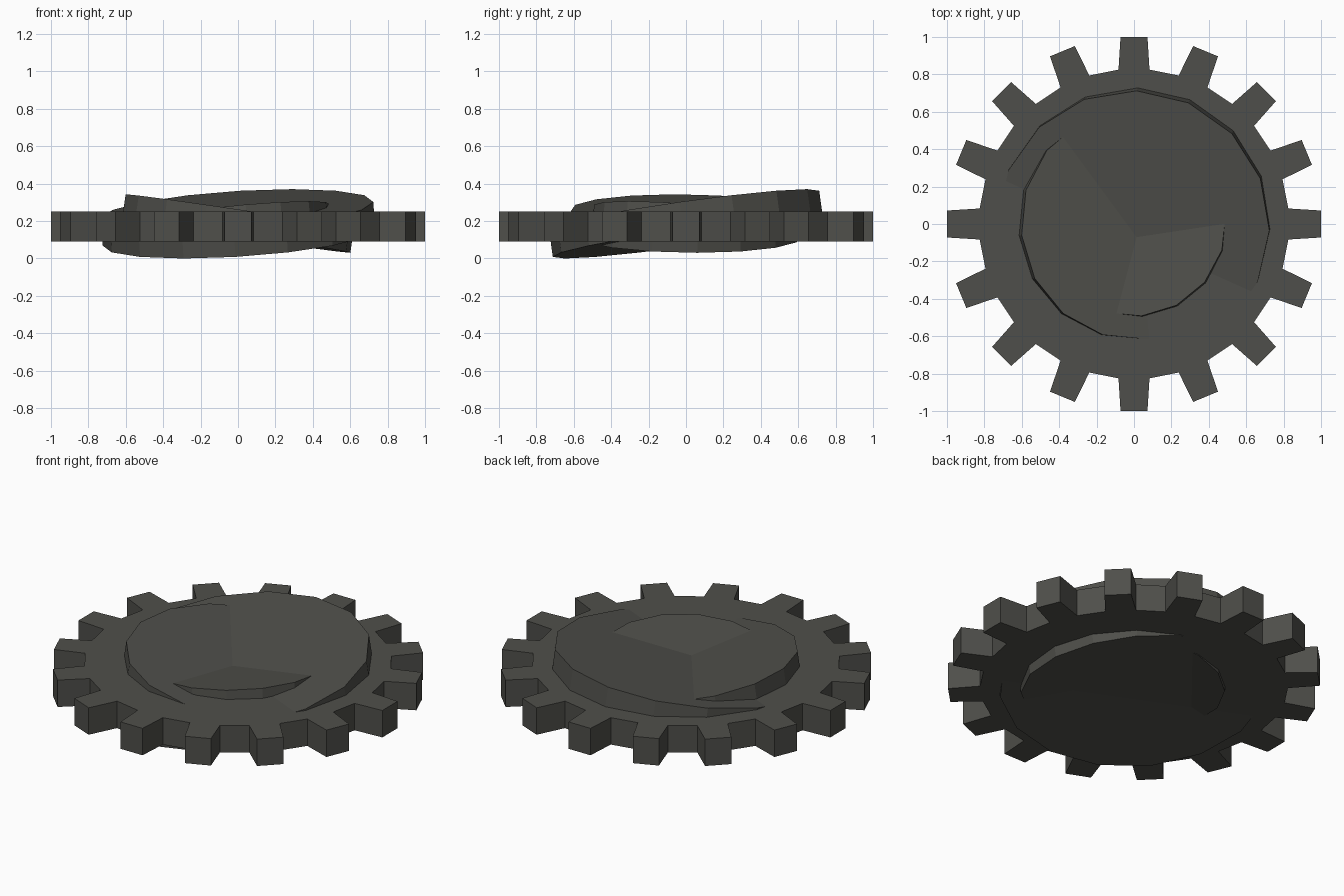
import bpy, bmesh, math
from mathutils import Vector, Matrix

if "Cube" in bpy.data.objects:
    bpy.data.objects.remove(bpy.data.objects["Cube"])

mat = bpy.data.materials.new("dark_grey_metal")
mat.diffuse_color = (0.078, 0.078, 0.069, 1)
mat.use_nodes = True
mat.node_tree.nodes["Principled BSDF"].inputs["Base Color"].default_value = mat.diffuse_color


def finish(name, bm):
    bmesh.ops.recalc_face_normals(bm, faces=bm.faces)
    me = bpy.data.meshes.new(name)
    bm.to_mesh(me)
    bm.free()
    me.materials.append(mat)
    ob = bpy.data.objects.new(name, me)
    bpy.context.collection.objects.link(ob)
    return ob


# Gear wheel: outline of 16 slightly tapered teeth, extruded upward
def gear(name, teeth, root, tip, half_root, half_tip, z0, z1):
    bm = bmesh.new()
    verts = []
    for i in range(teeth):
        rot = Matrix.Rotation(math.tau * i / teeth, 4, 'Z')
        for x, y in ((root, -half_root), (tip, -half_tip), (tip, half_tip), (root, half_root)):
            verts.append(bm.verts.new(rot @ Vector((x, y, z0))))
    face = bm.faces.new(verts)
    ext = bmesh.ops.extrude_face_region(bm, geom=[face], use_keep_orig=True)
    top = [g for g in ext["geom"] if isinstance(g, bmesh.types.BMVert)]
    bmesh.ops.translate(bm, verts=top, vec=(0, 0, z1 - z0))
    return finish(name, bm)


# Tilted 16-sided disc: high side points along the azimuth angle
def tilted_disc(name, radius, azimuth, slope, z_bottom, z_top):
    tilt = math.atan(slope)
    m = (Matrix.Translation((0, 0, (z_bottom + z_top) / 2))
         @ Matrix.Rotation(math.radians(azimuth), 4, 'Z')
         @ Matrix.Rotation(-tilt, 4, 'Y'))
    depth = (z_top - z_bottom) * math.cos(tilt)
    bm = bmesh.new()
    rings = [[bm.verts.new(m @ Vector((radius * math.cos(math.tau * i / 16),
                                       radius * math.sin(math.tau * i / 16), z)))
              for i in range(16)] for z in (-depth / 2, depth / 2)]
    bm.faces.new(rings[0])
    bm.faces.new(rings[1])
    for i in range(16):
        j = (i + 1) % 16
        bm.faces.new((rings[0][i], rings[0][j], rings[1][j], rings[1][i]))
    return finish(name, bm)


gear("gear_wheel", 16, 0.825, 1.0, 0.083, 0.072, 0.09, 0.25)
tilted_disc("large_disc", 0.73, 65.8, 0.154, 0.109, 0.261)
tilted_disc("middle_disc", 0.62, 185.7, 0.149, 0.12, 0.253)
tilted_disc("small_disc", 0.50, -39.5, 0.125, 0.129, 0.245)
